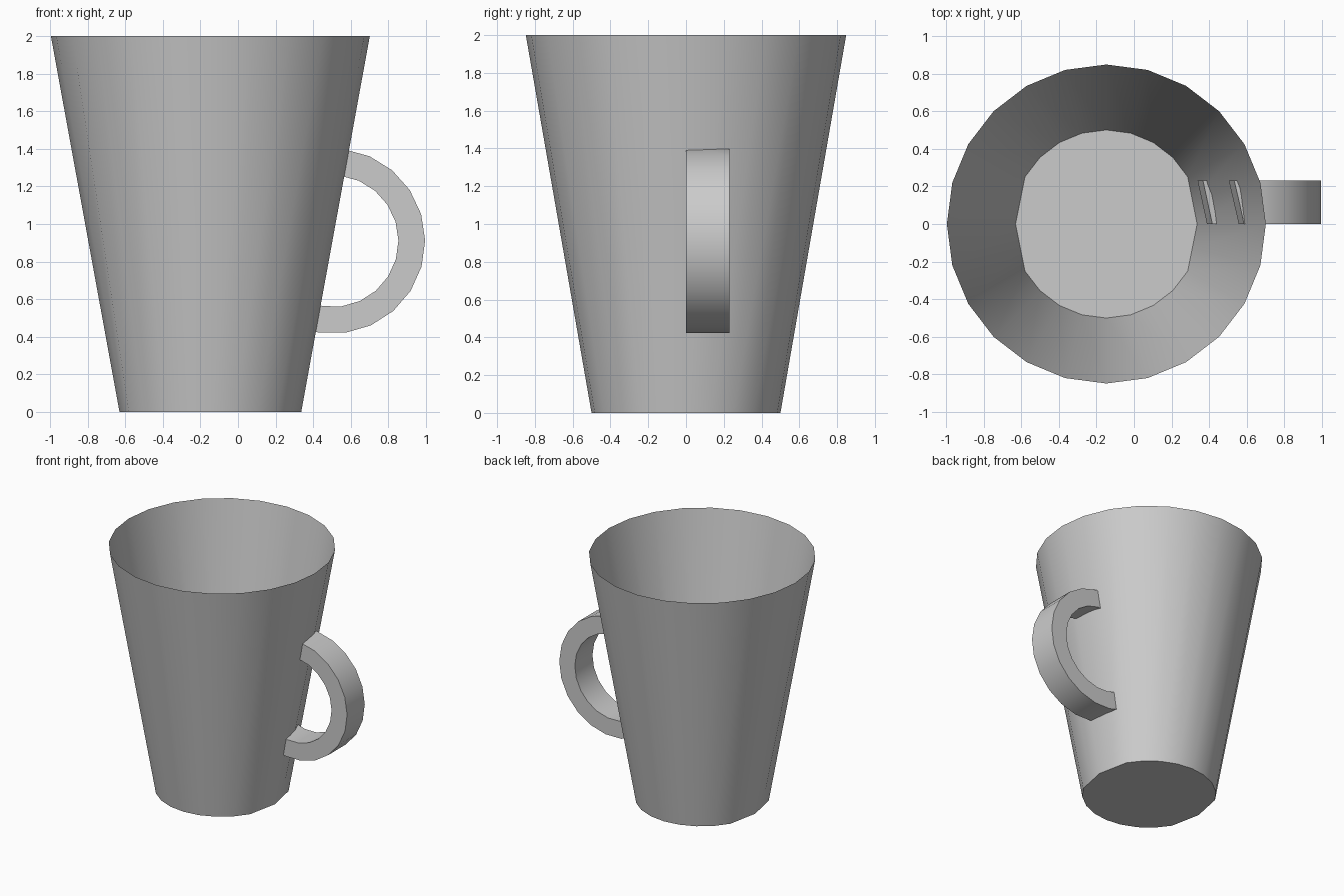
import bpy, bmesh, math
from mathutils import Vector

cube = bpy.data.objects.get("Cube")
if cube:
    bpy.data.objects.remove(cube, do_unlink=True)

# Single grey material
grey = bpy.data.materials.new("plain grey")
grey.use_nodes = True
colour = (0.6, 0.6, 0.6, 1)
grey.diffuse_color = colour
grey.node_tree.nodes["Principled BSDF"].inputs["Base Color"].default_value = colour


def make_object(name, bm):
    bmesh.ops.recalc_face_normals(bm, faces=bm.faces)
    mesh = bpy.data.meshes.new(name)
    bm.to_mesh(mesh)
    bm.free()
    mesh.materials.append(grey)
    obj = bpy.data.objects.new(name, mesh)
    bpy.context.collection.objects.link(obj)
    bpy.ops.object.select_all(action='DESELECT')
    obj.select_set(True)
    bpy.context.view_layer.objects.active = obj
    bpy.ops.object.shade_smooth_by_angle(angle=math.radians(30))
    return obj


# Cup: open, thin tapered wall with a flat base
SIDES, CUP_X, TOP_R, BASE_R = 24, -0.147, 0.848, 0.5
bm = bmesh.new()
top, base = [], []
for i in range(SIDES):
    a = math.tau * i / SIDES
    c, s = math.cos(a), math.sin(a)
    top.append(bm.verts.new((CUP_X + TOP_R * c, TOP_R * s, 2)))
    bx, by = BASE_R * c, BASE_R * s
    if i % 12 in (0, 1, 11):          # base is slightly flattened at both x ends
        bx = math.copysign(0.483 - 0.2 * abs(by), c)
    base.append(bm.verts.new((CUP_X + bx, by, 0)))
for i in range(SIDES):
    j = (i + 1) % SIDES
    bm.faces.new((base[i], base[j], top[j], top[i]))
bm.faces.new(base[::-1])
cup = make_object("cup", bm)

# Handle: rectangular section swept round an arc, offset to one side of the axis
HX, HZ, OUTER, INNER, WIDTH = 0.503, 0.909, 0.492, 0.35, 0.23
bm = bmesh.new()
rings = []
for k in range(-7, 7):
    a = math.radians(0.5 + 16.5 * k)
    rings.append([bm.verts.new((HX + r * math.cos(a), y, HZ + r * math.sin(a)))
                  for r, y in ((OUTER, 0), (OUTER, WIDTH), (INNER, WIDTH), (INNER, 0))])
for p, q in zip(rings, rings[1:]):
    for i in range(4):
        j = (i + 1) % 4
        bm.faces.new((p[i], p[j], q[j], q[i]))
bm.faces.new(rings[0])
bm.faces.new(rings[-1][::-1])

# Trim both handle ends just inside the sloping cup wall
cut = bmesh.ops.bisect_plane(bm, geom=bm.verts[:] + bm.edges[:] + bm.faces[:],
                             plane_co=Vector((0.415, 0, 0.565)),
                             plane_no=Vector((1, 0.23, -0.206)), clear_inner=True)
edges = [e for e in cut["geom_cut"] if isinstance(e, bmesh.types.BMEdge)]
bmesh.ops.holes_fill(bm, edges=edges, sides=0)
handle = make_object("handle", bm)
